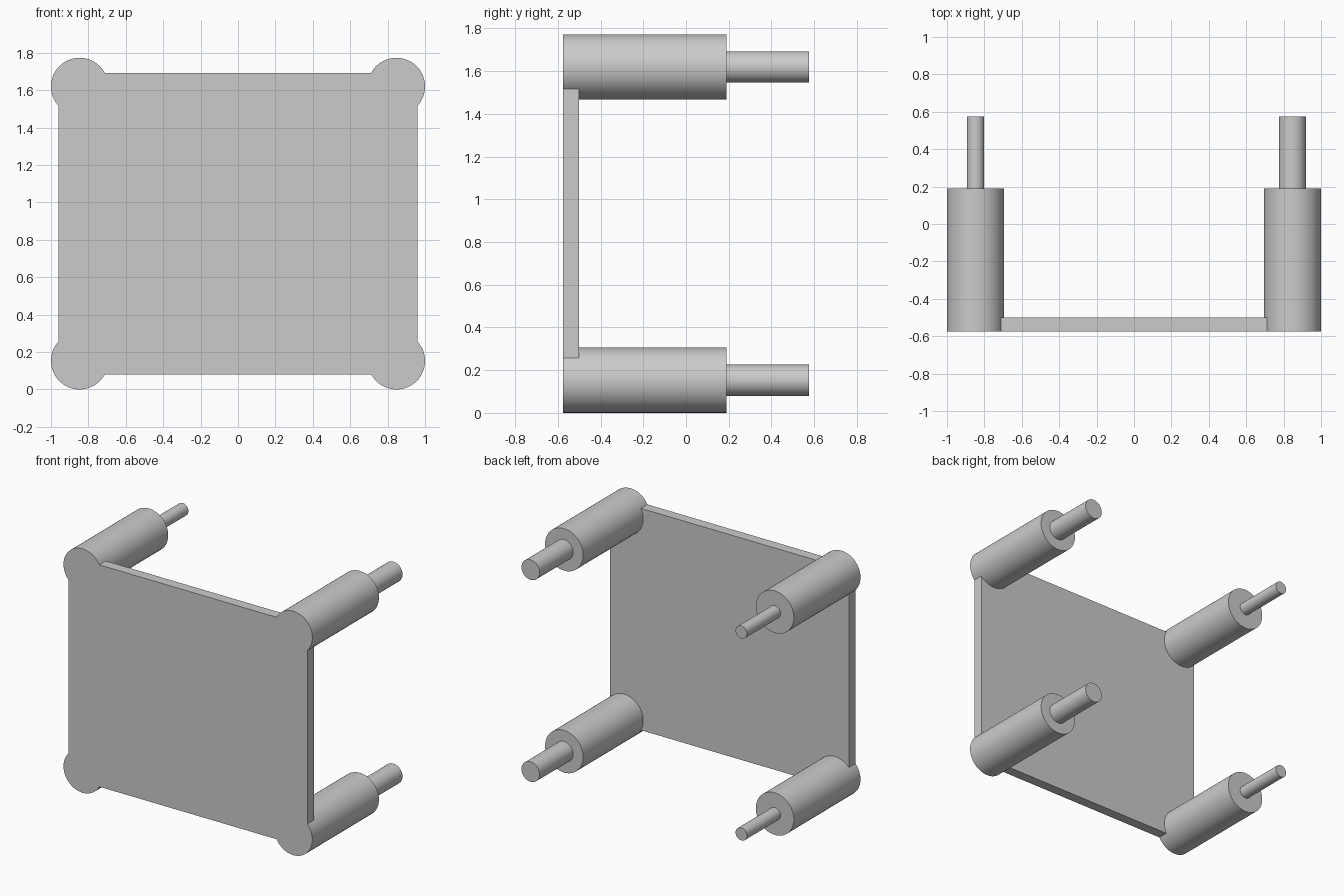
import bpy
import math

cube = bpy.data.objects.get("Cube")
if cube:
    bpy.data.objects.remove(cube, do_unlink=True)

GREY = (0.6, 0.6, 0.6, 1.0)
metal = bpy.data.materials.new("plain_grey")
metal.use_nodes = True
metal.diffuse_color = GREY
metal.node_tree.nodes["Principled BSDF"].inputs["Base Color"].default_value = GREY

FRONT, SHOULDER, BACK = -0.575, 0.19, 0.575
POST_RADIUS = 0.153
POST_X = 1 - POST_RADIUS
POST_Z = {"lower": POST_RADIUS, "upper": 1.62}
PIN_RADIUS = {"right": 0.046, "left": 0.073}


def rod(name, x, z, radius, y0, y1):
    """Smooth cylinder lying along the y axis."""
    bpy.ops.mesh.primitive_cylinder_add(
        vertices=64, radius=radius, depth=y1 - y0,
        location=(x, (y0 + y1) / 2, z), rotation=(math.pi / 2, 0, 0))
    obj = bpy.context.object
    obj.name = name
    obj.data.materials.append(metal)
    bpy.ops.object.shade_smooth_by_angle(angle=math.radians(30))
    return obj


# Four corner posts, each with a pin on its back end
posts = []
for side, sign in (("right", -1), ("left", 1)):
    for level, z in POST_Z.items():
        x = sign * POST_X
        posts.append(rod(f"{level}_{side}_post", x, z, POST_RADIUS, FRONT, SHOULDER))
        rod(f"{level}_{side}_pin", x, z, PIN_RADIUS[side], SHOULDER, BACK)

# Flat front plate, flush with the post ends
thickness, width, bottom, top = 0.075, 1.92, 0.08, 1.692
bpy.ops.mesh.primitive_cube_add(
    size=1, location=(0, FRONT + thickness / 2, (bottom + top) / 2))
plate = bpy.context.object
plate.name = "front_plate"
plate.scale = (width, thickness, top - bottom)
bpy.ops.object.transform_apply(location=False, rotation=False, scale=True)
plate.data.materials.append(metal)

# Trim the plate corners where the posts pass through
for post in posts:
    trim = plate.modifiers.new(f"trim_{post.name}", "BOOLEAN")
    trim.operation = "DIFFERENCE"
    trim.solver = "EXACT"
    trim.object = post
